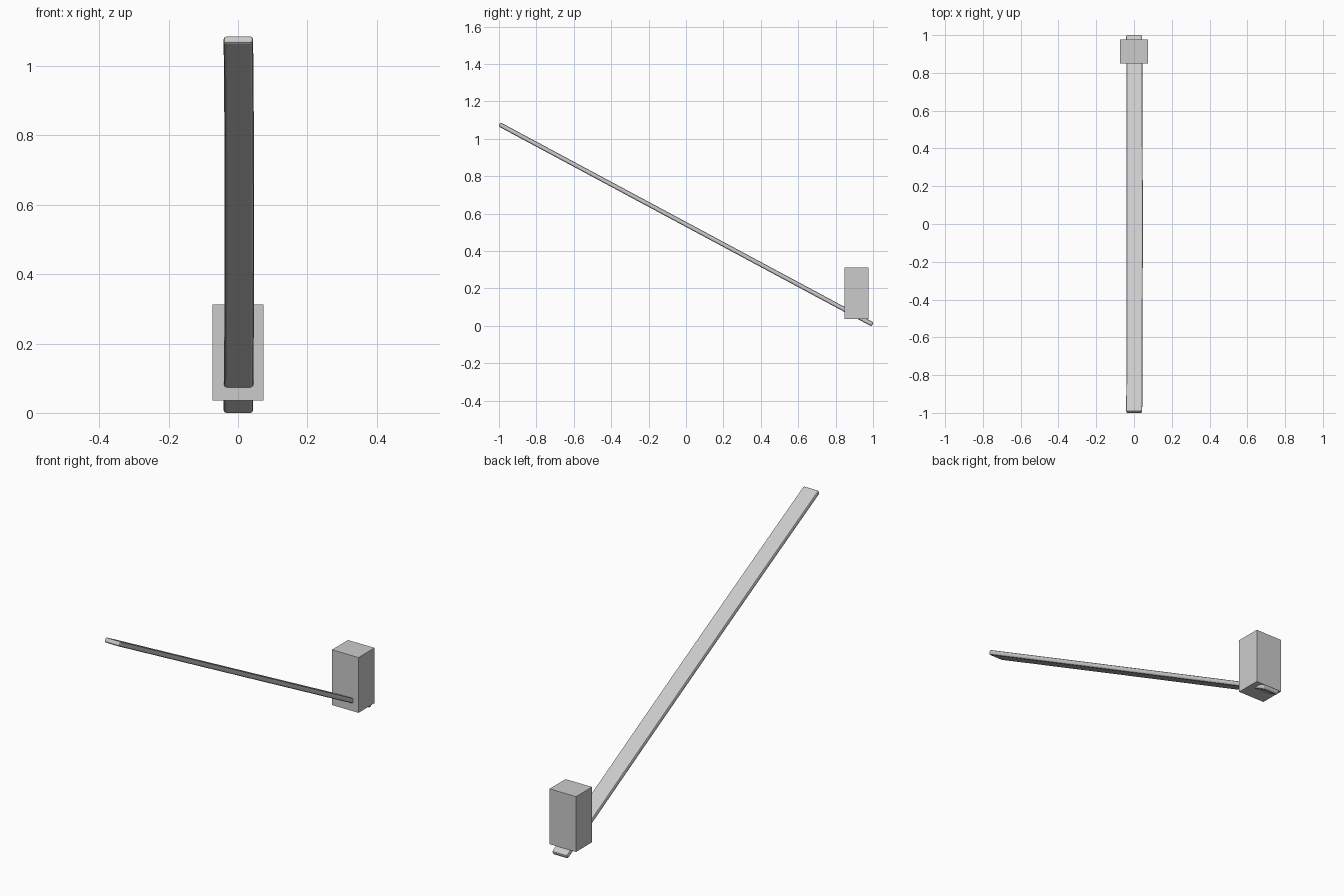
import bpy, bmesh, math
from mathutils import Matrix, Vector

if "Cube" in bpy.data.objects:
    bpy.data.objects.remove(bpy.data.objects["Cube"])


def finish(bm, name):
    mesh = bpy.data.meshes.new(name)
    bm.to_mesh(mesh)
    bm.free()
    obj = bpy.data.objects.new(name, mesh)
    bpy.context.collection.objects.link(obj)
    return obj


def box(size):
    bm = bmesh.new()
    bmesh.ops.create_cube(bm, size=1)
    bmesh.ops.scale(bm, vec=size, verts=bm.verts)
    return bm


# Long flat handle: bevelled bar, very slightly bowed sideways, then tilted
LENGTH, WIDTH, THICK = 2.264, 0.085, 0.024
handle = box((WIDTH, LENGTH, THICK))
bmesh.ops.bevel(handle, geom=handle.edges[:], offset=0.008, segments=2,
                profile=0.5, affect='EDGES')
for i in range(1, 10):
    y = LENGTH * (i / 10 - 0.5)
    bmesh.ops.bisect_plane(handle, geom=handle.verts[:] + handle.edges[:] + handle.faces[:],
                           plane_co=(0, y, 0), plane_no=(0, 1, 0))
for v in handle.verts:
    v.co.x += 0.001 + 0.003 * (1 - (2 * v.co.y / LENGTH) ** 2)
bmesh.ops.transform(handle, verts=handle.verts,
                    matrix=Matrix.Rotation(math.radians(-28.2), 4, 'X'))
lowest = min(v.co.z for v in handle.verts)
bmesh.ops.translate(handle, verts=handle.verts, vec=Vector((0, 0, -lowest)))
finish(handle, "handle")

# Heavy block head pierced by the handle
head = box((0.147, 0.127, 0.277))
bmesh.ops.translate(head, verts=head.verts, vec=Vector((0, 0.912, 0.174)))
finish(head, "head_block")
